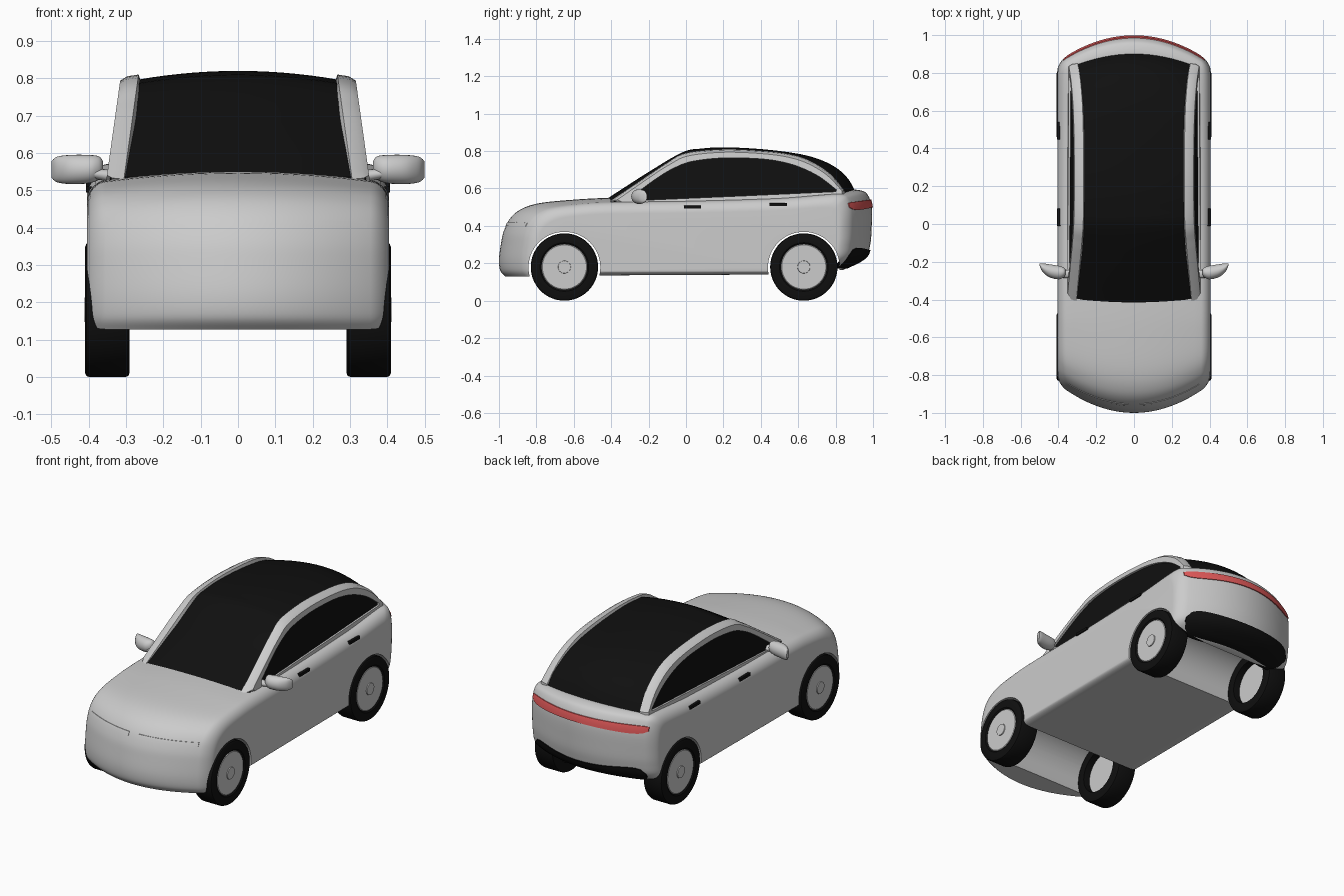
import bpy, bmesh
from math import sin, cos, pi, sqrt

if "Cube" in bpy.data.objects:
    bpy.data.objects.remove(bpy.data.objects["Cube"])


def material(name, rgb):
    m = bpy.data.materials.new(name)
    m.diffuse_color = (*rgb, 1)
    m.use_nodes = True
    m.node_tree.nodes["Principled BSDF"].inputs["Base Color"].default_value = m.diffuse_color
    return m


BLACK = material("black", (0.005, 0.005, 0.005))
RED = material("red", (0.75, 0.1, 0.1))


def loft(name, rings, mat=None, loop=False, smooth=35):
    """Skin closed rings; cap the ends, or join last ring to first."""
    bm = bmesh.new()
    vs = [[bm.verts.new(p) for p in r] for r in rings]
    n = len(vs[0])
    pairs = list(zip(vs, vs[1:])) + ([(vs[-1], vs[0])] if loop else [])
    for a, b in pairs:
        for i in range(n):
            j = (i + 1) % n
            bm.faces.new((a[i], a[j], b[j], b[i]))
    if not loop:
        bm.faces.new(vs[0])
        bm.faces.new(vs[-1])
    bmesh.ops.recalc_face_normals(bm, faces=bm.faces)
    me = bpy.data.meshes.new(name)
    bm.to_mesh(me)
    bm.free()
    ob = bpy.data.objects.new(name, me)
    bpy.context.collection.objects.link(ob)
    if mat:
        me.materials.append(mat)
    if smooth:
        shade(ob, smooth)
    return ob


def shade(ob, angle):
    bpy.ops.object.select_all(action='DESELECT')
    ob.select_set(True)
    bpy.context.view_layer.objects.active = ob
    bpy.ops.object.shade_smooth_by_angle(angle=angle * pi / 180)


def spline(pts, steps=5):
    """Catmull-Rom through points of any dimension."""
    p = [pts[0]] + pts + [pts[-1]]
    out = []
    for a, b, c, d in zip(p, p[1:], p[2:], p[3:]):
        for k in range(steps):
            t = k / steps
            out.append(tuple(0.5 * (2 * B + (C - A) * t + (2 * A - 5 * B + 4 * C - D) * t * t
                                    + (3 * B - A - 3 * C + D) * t ** 3)
                             for A, B, C, D in zip(a, b, c, d)))
    return out + [pts[-1]]


def clamp(v):
    return max(0.0, min(1.0, v))


def circle(x, y, z, ry, rz, n=48):
    return [(x, y + ry * cos(2 * pi * i / n), z + rz * sin(2 * pi * i / n)) for i in range(n)]


# Body: centre profile swept across x, bowed at nose and tail, rounded at the sides
profile = spline([(-.965, .128), (-.993, .16), (-1, .22), (-.99, .3), (-.975, .37), (-.94, .44),
                  (-.88, .49), (-.78, .522), (-.6, .54), (-.4, .55), (0, .555), (.5, .57),
                  (.85, .592), (.94, .588), (.975, .56), (.993, .5), (.993, .4), (.985, .3),
                  (.955, .225), (.84, .165)])


def body_point(x, y, z):
    s = (x / .4) ** 2
    y += .15 * s * max(0, (-y - .5) / .5) - .135 * s * max(0, (y - .5) / .5)
    z -= .03 * s * clamp((z - .3) / .2)
    t = clamp((abs(x) - .355) / .05)
    d = 1 - sqrt(1 - t * t)
    return (x, y * (1 - .05 * d), .25 + (z - .25) * (1 - .2 * d))


half = [.355 * i / 10 for i in range(11)] + [.355 + .05 * sin(pi / 2 * i / 8) for i in range(1, 9)]
stations = [-x for x in reversed(half[1:])] + half
section = profile + [(.5, .14), (-.5, .135)]
body = loft("body", [[body_point(x, y, z) for y, z in section] for x in stations], smooth=0)

# Wheel arches cut through the full width
AXLES = {"front": -.65, "rear": .63}
for end, y in AXLES.items():
    cut = loft("arch_cutter", [circle(x, y, .178, .192, .19, 64) for x in (-.6, .6)], smooth=0)
    cut.hide_render = True
    mod = body.modifiers.new("arch", 'BOOLEAN')
    mod.operation, mod.solver, mod.object = 'DIFFERENCE', 'EXACT', cut
    bpy.context.view_layer.objects.active = body
    bpy.ops.object.modifier_apply(modifier=mod.name)
    bpy.data.objects.remove(cut)
shade(body, 35)


# Cabin: dark glass canopy with leaning sides
def cabin_width(z):
    return .345 - .14 * (z - .52)


roof = spline([(-.43, .54), (-.2, .688), (-.02, .793), (.08, .813), (.22, .82), (.45, .806),
               (.65, .775), (.78, .725), (.86, .66), (.905, .585)]) + [(.9, .5), (-.43, .5)]


def cabin_point(u, y, z):
    y += u * u * (.045 * clamp((.1 - y) / .5) - .075 * clamp((y - .3) / .5))
    return (u * cabin_width(z), y, z - .03 * u * u * clamp((z - .5) / .2))


loft("glass_canopy", [[cabin_point(i / 8, y, z) for y, z in roof] for i in range(-8, 9)], BLACK)

# Side frames: (outer y, z, window y, z) around each side window
frame = spline([(-.41, .53, -.285, .56), (-.2, .672, -.16, .652), (-.1, .738, -.07, .706),
                (0, .79, .03, .744), (.2, .81, .2, .763), (.4, .802, .4, .758),
                (.55, .784, .53, .738), (.66, .75, .63, .705), (.77, .68, .72, .658),
                (.85, .585, .805, .592)])
frame += [(.85, .5, .8, .583), (.3, .48, .3, .56), (-.3, .48, -.275, .535)]


def frame_section(side, oy, oz, wy, wz):
    ly, lz = oy + .35 * (wy - oy), oz + .35 * (wz - oz)
    my, mz = oy + .1 * (wy - oy), oz + .1 * (wz - oz)
    return [(side * x, y, z) for x, y, z in (
        (cabin_width(wz) + .009, wy, wz), (cabin_width(lz) + .009, ly, lz),
        (cabin_width(mz) - .008, my, mz), (cabin_width(oz) - .038, oy, oz),
        (cabin_width(wz) - .06, wy, wz))]


# Strips that lie on the nose or tail surface
def surface_y(z, end):
    hits = [a[0] + (b[0] - a[0]) * (z - a[1]) / (b[1] - a[1])
            for a, b in zip(profile, profile[1:])
            if a[0] * end > .8 and a[1] != b[1] and min(a[1], b[1]) <= z <= max(a[1], b[1])]
    return max(hits, key=abs)


def strip(name, end, x0, x1, low, high, lift, mat=None, depth=.03):
    rings = []
    for i in range(33):
        x = x0 + (x1 - x0) * i / 32
        zs = [low(x) + (high(x) - low(x)) * k / 6 for k in range(7)]
        ring = [body_point(x, surface_y(z, end) + end * lift, z) for z in zs]
        ring += [body_point(x, surface_y(z, end) - end * depth, z) for z in (zs[-1], zs[0])]
        rings.append(ring)
    loft(name, rings, mat)


def taper(x, x_end):
    return sqrt(max(.02, 1 - (abs(x) / x_end) ** 8))


strip("tail_light", 1, -.372, .372, lambda x: .532 - .033 * taper(x, .372),
      lambda x: .54 + .01 * (x / .37) ** 2, .006, RED)
strip("rear_diffuser", 1, -.355, .355, lambda x: .235 - .062 * taper(x, .355),
      lambda x: .235 + (.035 + .025 * (x / .35) ** 2) * taper(x, .355), .007, BLACK)

# Parts repeated on both sides
for side, tag in ((-1, "left"), (1, "right")):
    loft("window_frame_" + tag, [frame_section(side, *f) for f in frame], loop=True)
    strip("headlight_" + tag, -1, side * .03, side * .345,
          lambda x: .402 + .008 * (x / .34) ** 2, lambda x: .422 + .008 * (x / .34) ** 2, .003)

    # Wing mirror and its stalk
    pod = spline([(.362, -.255, .012, .56, .018), (.372, -.256, .026, .56, .031),
                  (.4, -.257, .036, .557, .038), (.45, -.247, .034, .556, .039),
                  (.485, -.23, .022, .556, .034), (.5, -.215, .006, .556, .022)], 4)
    loft("mirror_" + tag, [circle(side * x, y, z, ry, rz, 24) for x, y, ry, z, rz in pod], smooth=50)
    loft("mirror_stalk_" + tag, [circle(side * x, -.265, z, .022, r, 16)
                                 for x, z, r in ((.32, .535, .024), (.35, .54, .016), (.385, .545, .014))])

    # Door handles
    for door, y, z in (("front", .035, .502), ("rear", .493, .514)):
        loft(f"{door}_handle_{tag}", [[(side * x, y + dy, z + dz) for dy, dz in
             ((-.046, -.008), (.046, -.008), (.046, .008), (-.046, .008))] for x in (.37, .407)], BLACK)

    # Wheels
    for end, y in AXLES.items():
        tread = [(.29, .125), (.29, .168), (.294, .177), (.302, .18), (.398, .18),
                 (.406, .177), (.41, .168), (.41, .13), (.404, .122)]
        loft(f"{end}_tyre_{tag}", [[(side * x, y + r * cos(a), .18 + r * sin(a)) for x, r in tread]
             for a in (2 * pi * i / 64 for i in range(64))], BLACK, loop=True)
        disc = [(.33, .126), (.4, .126), (.406, .118), (.406, .034), (.411, .033), (.411, .01)]
        loft(f"{end}_rim_{tag}", [circle(side * x, y, .18, r, r) for x, r in disc])
